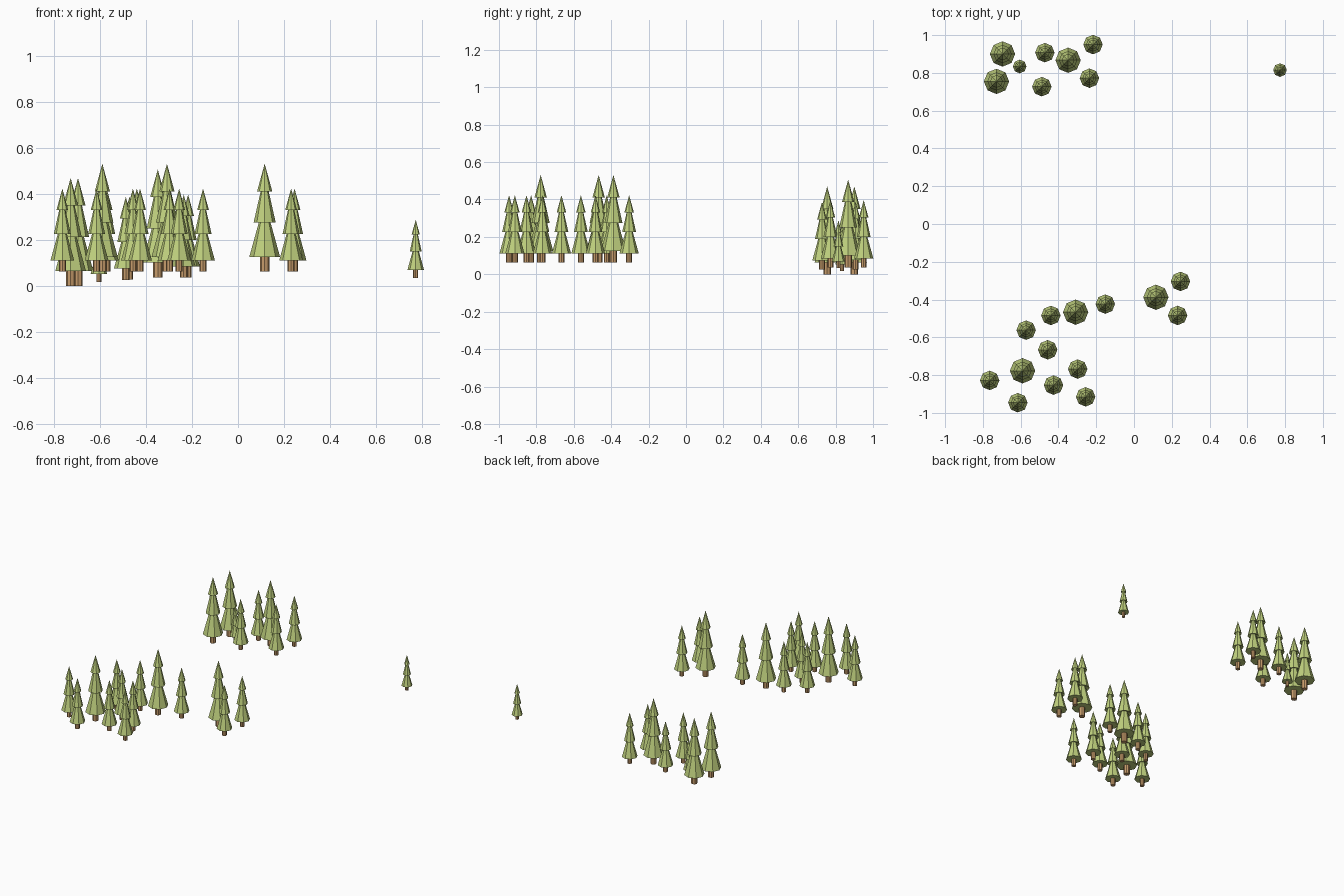
import bpy, bmesh
from math import pi, sin, cos

if "Cube" in bpy.data.objects:
    bpy.data.objects.remove(bpy.data.objects["Cube"])

SIDES = 8


def material(name, rgb):
    m = bpy.data.materials.new(name)
    m.diffuse_color = (*rgb, 1)
    m.use_nodes = True
    m.node_tree.nodes["Principled BSDF"].inputs["Base Color"].default_value = m.diffuse_color
    return m


def lathe(name, profile, mat):
    """Faceted closed solid from (radius, height) points, bottom to top."""
    bm = bmesh.new()
    rings = []
    for r, z in profile:
        if r == 0:
            rings.append([bm.verts.new((0, 0, z))] * SIDES)
        else:
            rings.append([bm.verts.new((r * cos(2 * pi * i / SIDES),
                                        r * sin(2 * pi * i / SIDES), z))
                          for i in range(SIDES)])
    if profile[0][0]:
        bm.faces.new(rings[0][::-1])
    for a, b in zip(rings, rings[1:]):
        for i in range(SIDES):
            j = (i + 1) % SIDES
            quad = list(dict.fromkeys((a[i], a[j], b[j], b[i])))
            bm.faces.new(quad)
    if profile[-1][0]:
        bm.faces.new(rings[-1])
    bmesh.ops.recalc_face_normals(bm, faces=bm.faces)
    mesh = bpy.data.meshes.new(name)
    bm.to_mesh(mesh)
    bm.free()
    mesh.materials.append(mat)
    return mesh


# Shared meshes: three flared tiers of needles on a short trunk
foliage = lathe("foliage", [(.0515, .049), (.0175, .172), (.037, .164),
                            (.012, .275), (.0255, .268), (0, .361)],
                material("needles", (.53, .64, .21)))
trunk = lathe("trunk", [(.0155, 0), (.0155, .05)],
              material("bark", (.58, .34, .15)))

S, M, L = .7, 1.0, 1.3

# Trees as (x, y, base height, scale)
back_grove = [(-.696, .90, 0, L), (-.728, .755, 0, L), (-.605, .834, .017, S),
              (-.472, .907, .027, M), (-.349, .867, .037, L),
              (-.217, .95, .036, M), (-.488, .727, .026, M),
              (-.236, .772, .036, M)]
lone_tree = [(.773, .815, .035, S)]
front_grove = [(x, y, .062, s) for x, y, s in [
    (.116, -.388, L), (.246, -.304, M), (.231, -.484, M), (-.152, -.424, M),
    (-.309, -.467, L), (-.44, -.484, M), (-.571, -.562, M), (-.457, -.666, M),
    (-.59, -.777, L), (-.764, -.828, M), (-.615, -.946, M), (-.426, -.853, M),
    (-.298, -.768, M), (-.256, -.915, M)]]

for group, trees in (("back_grove", back_grove), ("lone_tree", lone_tree),
                     ("front_grove", front_grove)):
    for x, y, z, s in trees:
        for mesh in (foliage, trunk):
            ob = bpy.data.objects.new(f"{group}_{mesh.name}", mesh)
            ob.location = (x, y, z)
            ob.scale = (s, s, s)
            bpy.context.collection.objects.link(ob)
